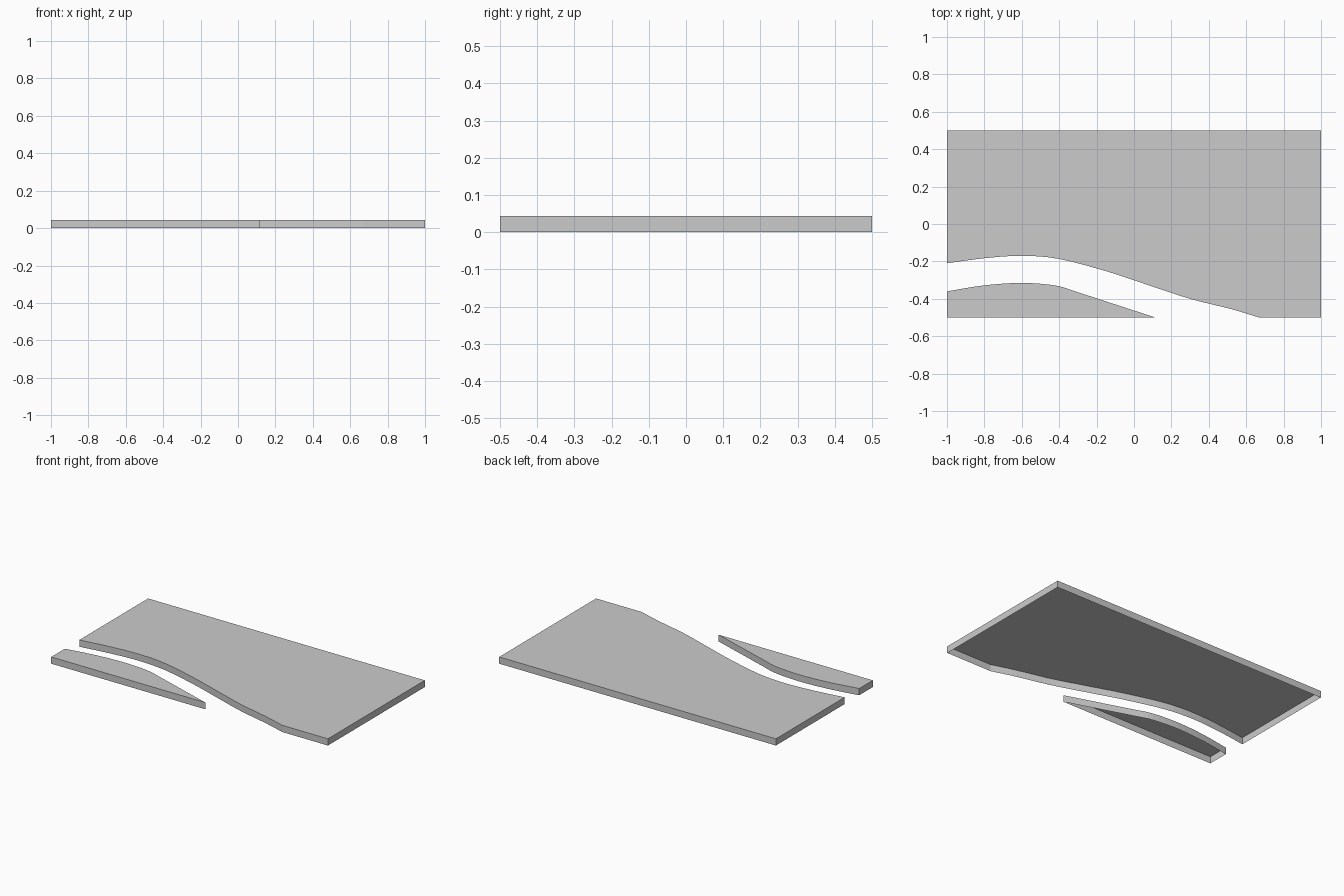
import bpy, bmesh
from mathutils import Vector

if "Cube" in bpy.data.objects:
    bpy.data.objects.remove(bpy.data.objects["Cube"])

HEIGHT = 0.044


def smooth_line(points, steps=4):
    """Catmull-Rom curve through the points of a river bank."""
    p = [Vector(q) for q in points]
    p = [2 * p[0] - p[1]] + p + [2 * p[-1] - p[-2]]
    line = []
    for a, b, c, d in zip(p, p[1:], p[2:], p[3:]):
        for i in range(steps):
            t = i / steps
            line.append(0.5 * (2 * b + (c - a) * t + (2 * a - 5 * b + 4 * c - d) * t ** 2
                               + (3 * b - a - 3 * c + d) * t ** 3))
    return line + [p[-2]]


def land_slab(name, outline):
    """Flat top with walls down to the ground, open underneath."""
    bm = bmesh.new()
    top = [bm.verts.new((x, y, HEIGHT)) for x, y in outline]
    low = [bm.verts.new((x, y, 0)) for x, y in outline]
    bm.faces.new(top)
    n = len(top)
    for i in range(n):
        j = (i + 1) % n
        bm.faces.new((top[j], top[i], low[i], low[j]))
    bmesh.ops.triangulate(bm, faces=[f for f in bm.faces if len(f.verts) > 4])
    mesh = bpy.data.meshes.new(name)
    bm.to_mesh(mesh)
    bm.free()
    obj = bpy.data.objects.new(name, mesh)
    bpy.context.collection.objects.link(obj)


# Large land area north of the river
north = smooth_line([(-1, -.21), (-.8, -.183), (-.6, -.17), (-.4, -.187),
                     (-.14, -.255), (.08, -.328), (.3, -.4), (.52, -.455), (.67, -.5)])
land_slab("north_bank", north + [(1, -.5), (1, .5), (-1, .5)])

# Small land area south of the river
south = smooth_line([(-1, -.36), (-.8, -.328), (-.6, -.315), (-.42, -.329),
                     (-.3, -.365), (-.1, -.43), (.115, -.5)])
land_slab("south_bank", [(-1, -.5)] + south[::-1])
